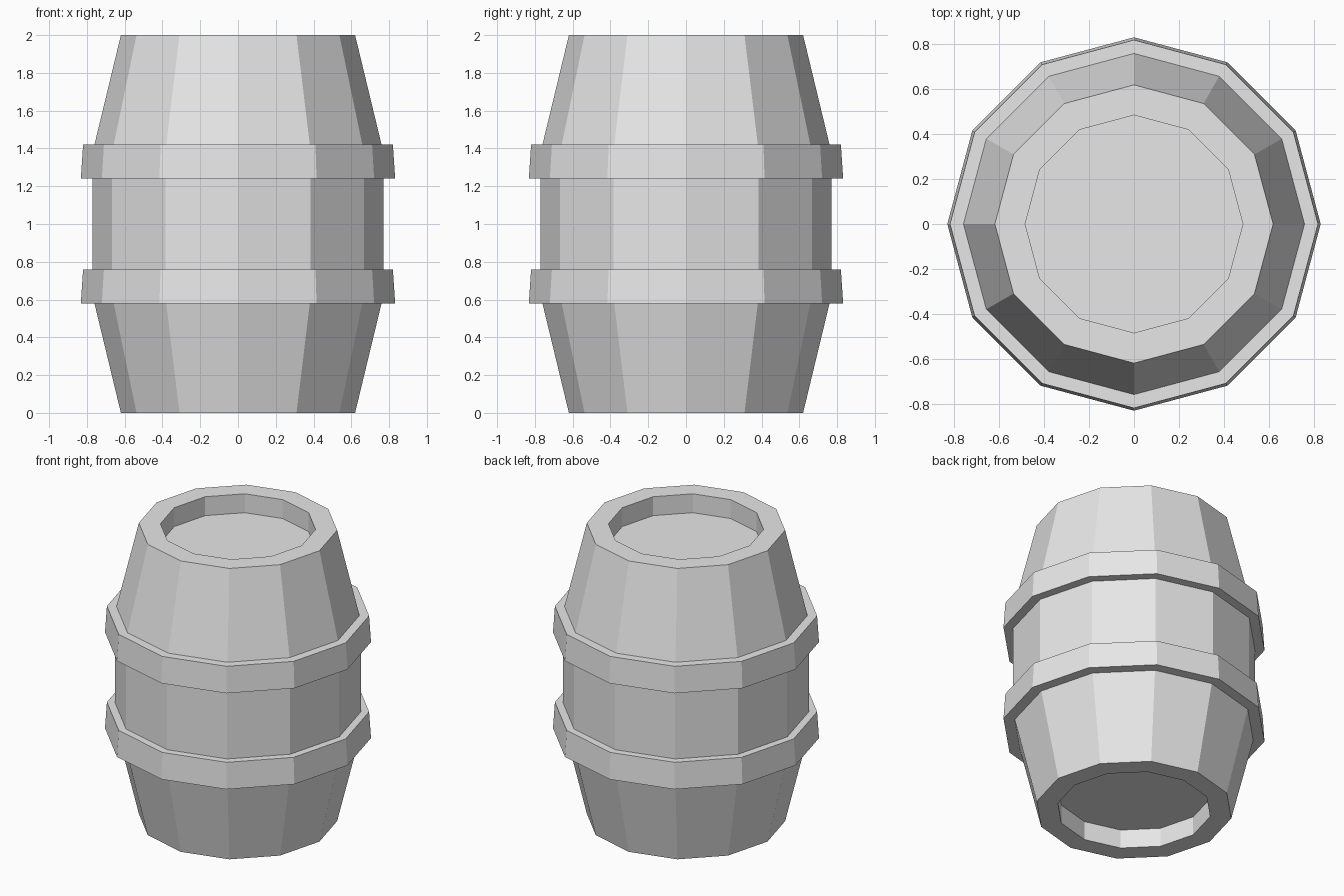
import bpy
import bmesh
from math import cos, sin, pi

SIDES = 12

cube = bpy.data.objects.get("Cube")
if cube:
    bpy.data.objects.remove(cube, do_unlink=True)

grey = bpy.data.materials.new("light grey")
grey.use_nodes = True
grey.diffuse_color = (0.8, 0.8, 0.8, 1)
grey.node_tree.nodes["Principled BSDF"].inputs["Base Color"].default_value = (0.8, 0.8, 0.8, 1)


def lathe(name, profile, closed=False):
    """Spin (radius, height) points into a flat-faced solid; cap open ends."""
    bm = bmesh.new()
    rings = [[bm.verts.new((r * cos(2 * pi * i / SIDES), r * sin(2 * pi * i / SIDES), z))
              for i in range(SIDES)] for r, z in profile]
    pairs = list(zip(rings, rings[1:]))
    if closed:
        pairs.append((rings[-1], rings[0]))
    else:
        bm.faces.new(rings[0])
        bm.faces.new(rings[-1])
    for a, b in pairs:
        for i in range(SIDES):
            j = (i + 1) % SIDES
            bm.faces.new((a[i], a[j], b[j], b[i]))
    bmesh.ops.recalc_face_normals(bm, faces=bm.faces)
    mesh = bpy.data.meshes.new(name)
    bm.to_mesh(mesh)
    bm.free()
    mesh.materials.append(grey)
    obj = bpy.data.objects.new(name, mesh)
    bpy.context.collection.objects.link(obj)
    return obj


# Barrel body with a recessed lid at each end
lathe("barrel_body", [(0.485, 0.13), (0.485, 0), (0.62, 0), (0.76, 0.58), (0.77, 0.67),
                      (0.77, 1.33), (0.76, 1.42), (0.62, 2), (0.485, 2), (0.485, 1.87)])

# Two hoops, slightly wider at their lower edge
for name, z in (("lower_hoop", 0.58), ("upper_hoop", 1.24)):
    lathe(name, [(0.74, z), (0.832, z), (0.82, z + 0.18), (0.74, z + 0.18)], closed=True)
